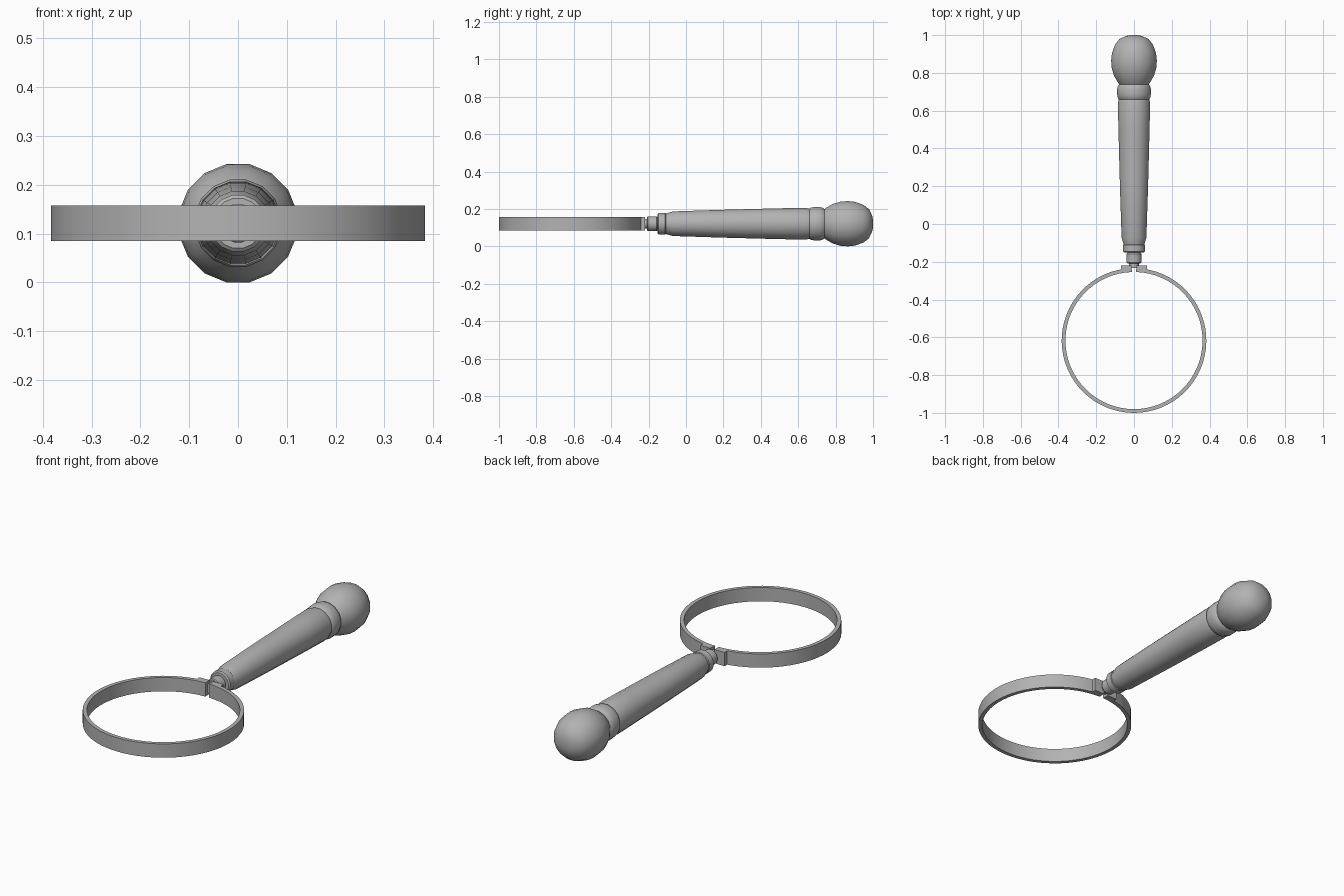
import bpy, bmesh, math

cube = bpy.data.objects.get("Cube")
if cube:
    bpy.data.objects.remove(cube, do_unlink=True)

GREY = (0.45, 0.45, 0.45, 1)
grey = bpy.data.materials.new("plain grey")
grey.use_nodes = True
grey.diffuse_color = GREY
grey.node_tree.nodes["Principled BSDF"].inputs["Base Color"].default_value = GREY

AXIS_Z = 0.121          # height of the handle axis and ring middle
RING_Y, RING_R = -0.617, 0.383
HALF_H = 0.036


def finish(name, bm, angle=35):
    bmesh.ops.recalc_face_normals(bm, faces=bm.faces)
    mesh = bpy.data.meshes.new(name)
    bm.to_mesh(mesh)
    bm.free()
    mesh.materials.append(grey)
    obj = bpy.data.objects.new(name, mesh)
    bpy.context.collection.objects.link(obj)
    bpy.ops.object.select_all(action='DESELECT')
    obj.select_set(True)
    bpy.context.view_layer.objects.active = obj
    bpy.ops.object.shade_smooth_by_angle(angle=math.radians(angle))
    return obj


def turned(name, profile, sides=16):
    """Capped lathe along y from (y, radius) pairs."""
    bm = bmesh.new()
    rings = []
    for y, r in profile:
        angles = [(i + 0.5) * math.tau / sides for i in range(sides)]
        rings.append([bm.verts.new((r * math.cos(a), y, AXIS_Z + r * math.sin(a)))
                      for a in angles])
    for a, b in zip(rings, rings[1:]):
        for i in range(sides):
            j = (i + 1) % sides
            bm.faces.new((a[i], a[j], b[j], b[i]))
    bm.faces.new(rings[0])
    bm.faces.new(rings[-1])
    return finish(name, bm)


# Lens frame: a thin band, split where it meets the handle
bm = bmesh.new()
SEGMENTS, gap = 64, 0.012 / RING_R
sections = []
for i in range(SEGMENTS + 1):
    a = math.pi / 2 + gap + (math.tau - 2 * gap) * i / SEGMENTS
    sections.append([bm.verts.new((r * math.cos(a), RING_Y + r * math.sin(a), AXIS_Z + z))
                     for r, z in ((RING_R, -HALF_H), (RING_R, HALF_H),
                                  (RING_R - 0.02, HALF_H), (RING_R - 0.02, -HALF_H))])
for a, b in zip(sections, sections[1:]):
    for k in range(4):
        m = (k + 1) % 4
        bm.faces.new((a[k], a[m], b[m], b[k]))
bm.faces.new(sections[0])
bm.faces.new(sections[-1])
finish("lens_frame", bm)

# Clamp tabs on both sides of the split
for side, name in ((1, "left_clamp_tab"), (-1, "right_clamp_tab")):
    bm = bmesh.new()
    bmesh.ops.create_cube(bm, size=1)
    for v in bm.verts:
        v.co = (side * (0.041 + v.co.x * 0.058), -0.231 + v.co.y * 0.024,
                AXIS_Z + v.co.z * 2 * HALF_H)
    finish(name, bm)

# Turned metal fittings
turned("neck_pin", [(-0.234, 0.026), (-0.19, 0.026)])
turned("neck_collar", [(-0.208, 0.036), (-0.203, 0.040), (-0.158, 0.040), (-0.15, 0.034), (-0.13, 0.034)])
turned("ferrule", [(-0.152, 0.052), (-0.146, 0.059), (-0.112, 0.059), (-0.106, 0.053), (-0.09, 0.053)])

# Tapered grip, bead and end knob
turned("grip", [(-0.108, 0.056), (-0.07, 0.067), (0.2, 0.076), (0.5, 0.084),
                (0.64, 0.087), (0.655, 0.083), (0.68, 0.078)])
turned("bead", [(0.655, 0.078), (0.666, 0.087), (0.685, 0.091), (0.715, 0.091),
                (0.733, 0.086), (0.742, 0.077), (0.76, 0.072)])
turned("end_knob", [(0.735, 0.076), (0.748, 0.086), (0.785, 0.108), (0.825, 0.120),
                    (0.865, 0.1235), (0.905, 0.119), (0.95, 0.102), (0.978, 0.080),
                    (0.995, 0.045), (1.0, 0.02)])
